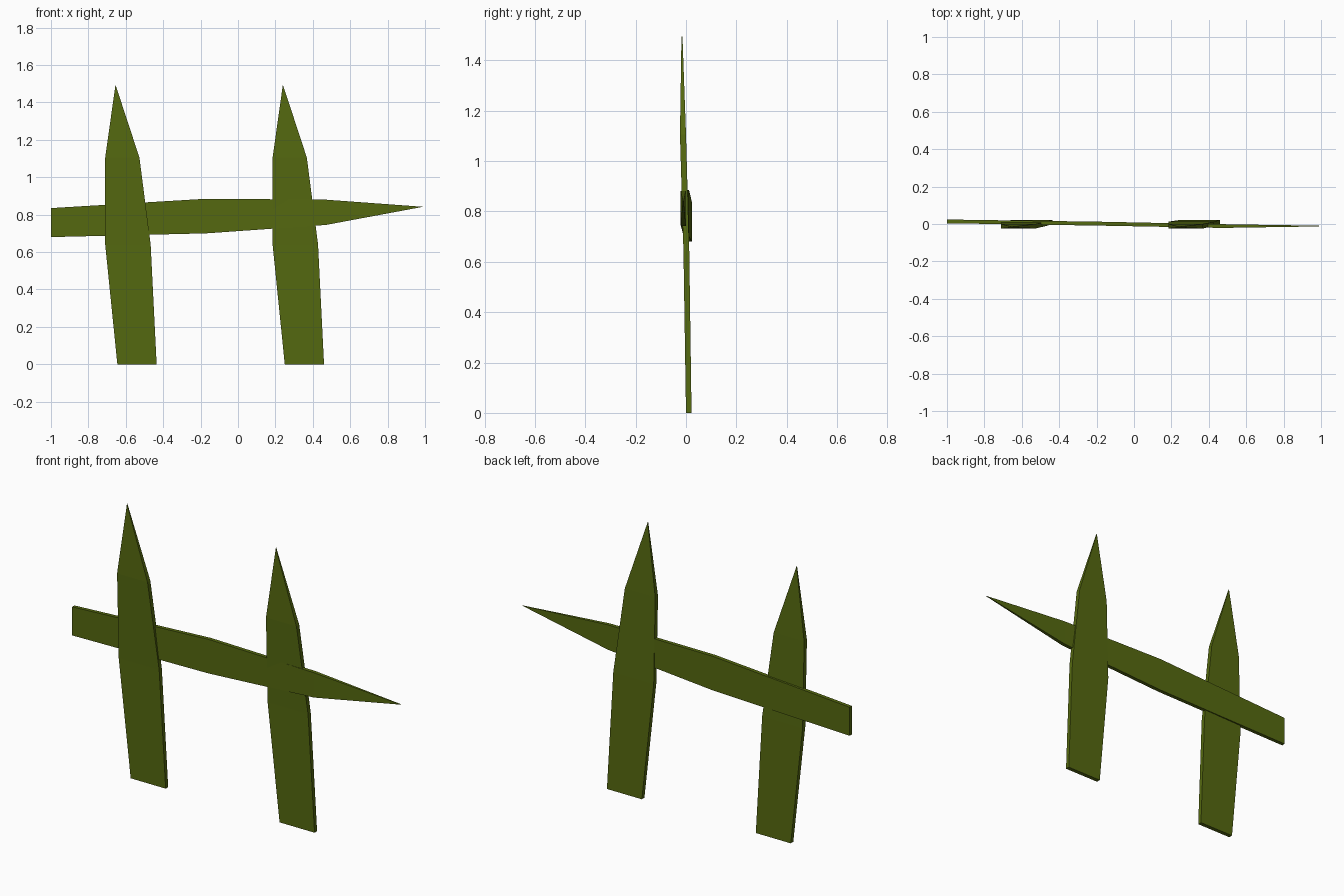
import bpy, bmesh

if "Cube" in bpy.data.objects:
    bpy.data.objects.remove(bpy.data.objects["Cube"])

# One mossy wood colour for the whole fence
wood = bpy.data.materials.new("moss_green_wood")
wood.diffuse_color = (0.09, 0.14, 0.005, 1)
wood.use_nodes = True
wood.node_tree.nodes["Principled BSDF"].inputs["Base Color"].default_value = wood.diffuse_color


def plank(name, sections, tip, axis):
    """Loft a pointed board. Each section is (position along board, low edge,
    high edge, front y, back y); tip is (position, edge, front y, back y)."""
    def place(along, across, y):
        return (across, y, along) if axis == 'Z' else (along, y, across)

    bm = bmesh.new()
    rings = []
    for t, lo, hi, f, b in sections:
        corners = ((lo, f), (hi, f), (hi, b), (lo, b))
        rings.append([bm.verts.new(place(t, c, y)) for c, y in corners])
    t, c, f, b = tip
    front, back = (bm.verts.new(place(t, c, y)) for y in (f, b))

    bm.faces.new(rings[0])
    for r, s in zip(rings, rings[1:]):
        for i in range(4):
            j = (i + 1) % 4
            bm.faces.new((r[i], r[j], s[j], s[i]))
    a, d, e, g = rings[-1]
    bm.faces.new((a, d, front))
    bm.faces.new((d, e, back, front))
    bm.faces.new((e, g, back))
    bm.faces.new((g, a, front, back))
    bmesh.ops.recalc_face_normals(bm, faces=bm.faces)

    mesh = bpy.data.meshes.new(name)
    bm.to_mesh(mesh)
    bm.free()
    mesh.materials.append(wood)
    obj = bpy.data.objects.new(name, mesh)
    bpy.context.collection.objects.link(obj)
    return obj


# Two identical upright pickets, leaning slightly forward
for name, x in (("left_picket", -0.645), ("right_picket", 0.25)):
    plank(name,
          [(0.0, x, x + 0.21, 0.0, 0.022),
           (0.64, x - 0.065, x + 0.178, -0.010, 0.013),
           (1.105, x - 0.065, x + 0.118, -0.024, 0.0)],
          (1.495, x - 0.01, -0.018, -0.014), 'Z')

# Pointed cross rail, passing from behind the left picket through the right one
plank("cross_rail",
      [(-1.0, 0.68, 0.835, 0.004, 0.024),
       (-0.17, 0.70, 0.885, -0.009, 0.012),
       (0.47, 0.745, 0.88, -0.021, -0.001)],
      (0.99, 0.842, -0.013, -0.009), 'X')
